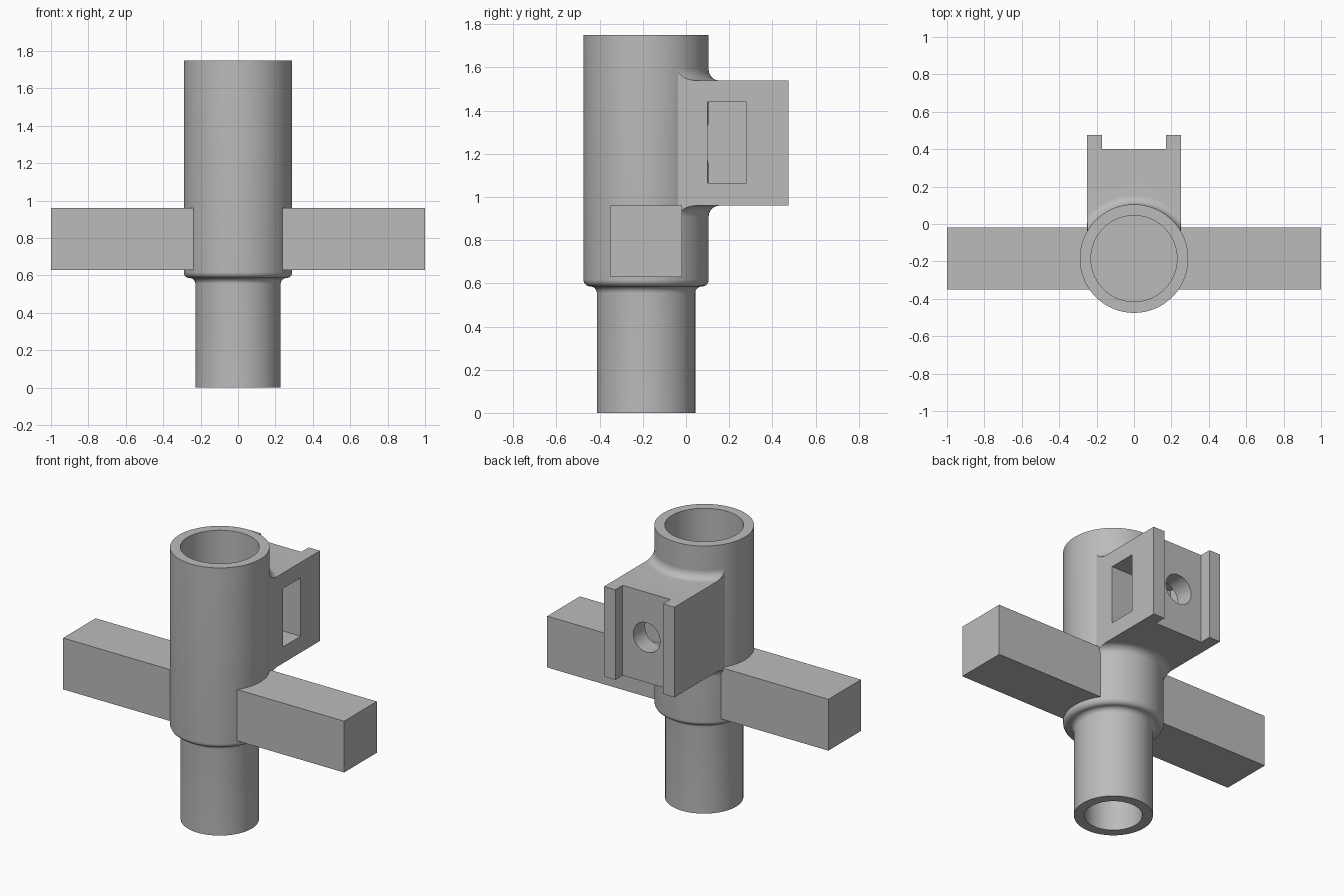
import bpy, bmesh, math
from mathutils import Matrix, Vector

cube = bpy.data.objects.get("Cube")
if cube:
    bpy.data.objects.remove(cube, do_unlink=True)

AXIS_Y = -0.185   # the tube axis stands in front of the centre
OUTER, SPIGOT, BORE, SPIGOT_BORE = 0.29, 0.228, 0.23, 0.167

grey = bpy.data.materials.new("plain grey")
grey.use_nodes = True
colour = (0.5, 0.5, 0.5, 1)
grey.diffuse_color = colour
grey.node_tree.nodes["Principled BSDF"].inputs["Base Color"].default_value = colour


def make(name, bm):
    bmesh.ops.recalc_face_normals(bm, faces=bm.faces)
    mesh = bpy.data.meshes.new(name)
    bm.to_mesh(mesh)
    bm.free()
    mesh.materials.append(grey)
    obj = bpy.data.objects.new(name, mesh)
    bpy.context.collection.objects.link(obj)
    return obj


def box(name, low, high):
    bm = bmesh.new()
    low, high = Vector(low), Vector(high)
    size = high - low
    bmesh.ops.create_cube(bm, size=1, matrix=Matrix.Translation((low + high) / 2)
                          @ Matrix.Diagonal((*size, 1)))
    return make(name, bm)


def lathe(name, profile, closed=False):
    """Turn (radius, height) points about the tube axis."""
    bm = bmesh.new()
    verts = [bm.verts.new((r, AXIS_Y, z)) for r, z in profile]
    edges = [bm.edges.new(pair) for pair in zip(verts, verts[1:])]
    if closed:
        edges.append(bm.edges.new((verts[-1], verts[0])))
    bmesh.ops.spin(bm, geom=verts + edges, cent=(0, AXIS_Y, 0), axis=(0, 0, 1),
                   angle=math.tau, steps=96)
    bmesh.ops.remove_doubles(bm, verts=bm.verts, dist=0.0001)
    return make(name, bm)


def arc(r, z, radius, start, end, steps=8):
    angles = [math.radians(start + (end - start) * i / steps) for i in range(steps + 1)]
    return [(r + radius * math.cos(a), z + radius * math.sin(a)) for a in angles]


def select(obj):
    bpy.ops.object.select_all(action='DESELECT')
    obj.select_set(True)
    bpy.context.view_layer.objects.active = obj


def combine(obj, tool, operation, keep=False):
    mod = obj.modifiers.new(operation, 'BOOLEAN')
    mod.operation, mod.solver, mod.object = operation, 'EXACT', tool
    select(obj)
    bpy.ops.object.modifier_apply(modifier=mod.name)
    if not keep:
        bpy.data.objects.remove(tool, do_unlink=True)


# Tube body: narrow spigot, rounded shoulder, wide socket, blind bore at each end
step = (OUTER - SPIGOT) / 2
shoulder = arc(SPIGOT + step, 0.555, step, 180, 90) + \
    arc(OUTER - step, 0.555 + 2 * step, step, 270, 360)[1:]
body = lathe("tube_body", [(0, 0.55), (SPIGOT_BORE, 0.55), (SPIGOT_BORE, 0), (SPIGOT, 0)]
             + shoulder + [(OUTER, 1.75), (BORE, 1.75), (BORE, 0.7), (0, 0.7)])

# Clamp block with a fillet flowing into the tube above and below
block = box("clamp_block", (-0.25, -0.04, 0.96), (0.25, 0.475, 1.54))
fillet = lathe("fillet", [(0.27, 0.91)] + arc(0.34, 0.91, 0.05, 180, 90)
               + arc(0.34, 1.59, 0.05, 270, 180) + [(0.27, 1.59)], closed=True)
combine(fillet, box("trim", (-0.2495, -0.04, 0.8), (0.2495, 0.4, 1.7)), 'INTERSECT')
combine(block, fillet, 'UNION')

# Rear channel, side nut slot and clearance for the socket
combine(block, box("channel", (-0.17, 0.4, 0.8), (0.17, 0.6, 1.7)), 'DIFFERENCE')
combine(block, box("nut_slot", (-0.19, 0.1, 1.065), (0.4, 0.28, 1.44)), 'DIFFERENCE')
combine(block, lathe("clearance", [(0, 0.5), (0.26, 0.5), (0.26, 2), (0, 2)]), 'DIFFERENCE')

# Bolt hole from the channel through into the socket
bm = bmesh.new()
bmesh.ops.create_cone(bm, cap_ends=True, segments=48, radius1=0.095, radius2=0.095, depth=0.8,
                      matrix=Matrix.Translation((0, AXIS_Y + 0.4, 1.25))
                      @ Matrix.Rotation(math.pi / 2, 4, 'X'))
bolt = make("bolt_cutter", bm)
combine(body, bolt, 'DIFFERENCE', keep=True)
combine(block, bolt, 'DIFFERENCE')

# Square arms on both sides
for name, side in (("left_arm", 1), ("right_arm", -1)):
    ends = sorted((side * 0.236, side))
    box(name, (ends[0], -0.35, 0.63), (ends[1], -0.018, 0.96))

for obj in (body, block):
    select(obj)
    bpy.ops.object.shade_smooth_by_angle(angle=math.radians(30))
